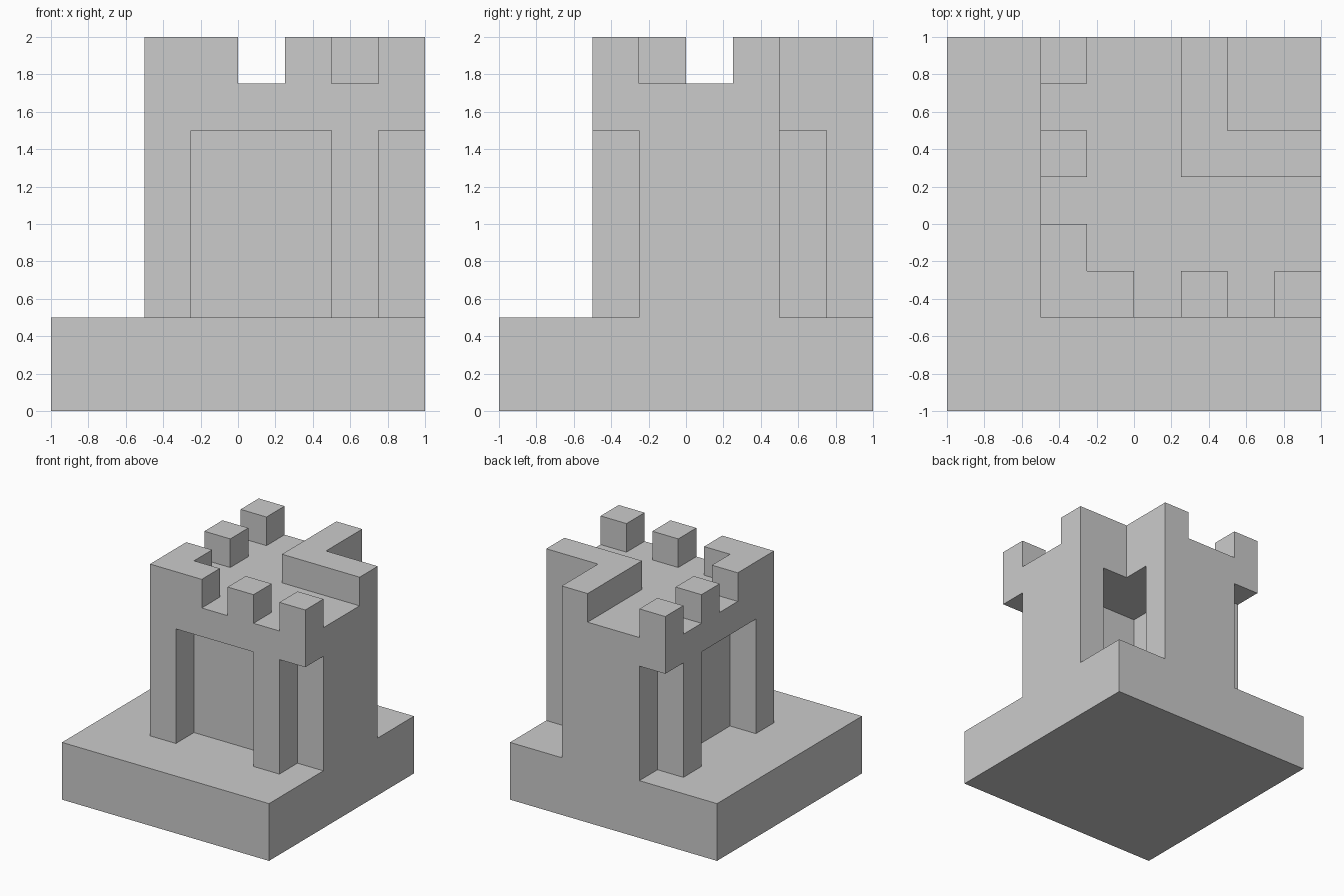
import bpy, bmesh

if "Cube" in bpy.data.objects:
    bpy.data.objects.remove(bpy.data.objects["Cube"])


def prism(name, plan, z0, z1):
    """Extrude a flat counter-clockwise plan from z0 up to z1."""
    bm = bmesh.new()
    face = bm.faces.new([bm.verts.new((x, y, z0)) for x, y in plan])
    top = bmesh.ops.extrude_face_region(bm, geom=[face], use_keep_orig=True)
    for v in top["geom"]:
        if isinstance(v, bmesh.types.BMVert):
            v.co.z = z1
    bmesh.ops.recalc_face_normals(bm, faces=bm.faces[:])
    mesh = bpy.data.meshes.new(name)
    bm.to_mesh(mesh)
    bm.free()
    obj = bpy.data.objects.new(name, mesh)
    bpy.context.collection.objects.link(obj)
    return obj


def diagonal(half):
    """Complete a plan by mirroring over x = y; both end points lie on it."""
    return half + [(y, x) for x, y in reversed(half[1:-1])]


def rect(x0, y0, x1, y1):
    return [(x0, y0), (x1, y0), (x1, y1), (x0, y1)]


# Square base
prism("base", rect(-1, -1, 1, 1), 0, 0.5)

# Walls with recessed panels, posts and a room open to the back right notch
prism("tower_walls", diagonal([
    (-.25, -.25), (.5, -.25), (.5, -.5), (.75, -.5), (.75, -.25),
    (1, -.25), (1, .5), (.75, .5), (.75, 0), (0, 0)]), 0.5, 1.5)

# Free-standing post under the front left corner
prism("corner_post", rect(-.5, -.5, -.25, -.25), 0.5, 1.5)

# Roof slab overhanging the recesses
prism("roof_slab", diagonal([(-.5, -.5), (1, -.5), (1, .5), (.5, .5)]), 1.5, 1.75)

# L-shaped corner battlement and parapet around the notch
prism("corner_battlement", diagonal(
    [(-.5, -.5), (0, -.5), (0, -.25), (-.25, -.25)]), 1.75, 2)
prism("notch_parapet", diagonal(
    [(.25, .25), (1, .25), (1, .5), (.5, .5)]), 1.75, 2)

# Single battlements along the front and left edges
for i, a in enumerate((.25, .75), 1):
    prism(f"front_battlement_{i}", rect(a, -.5, a + .25, -.25), 1.75, 2)
    prism(f"left_battlement_{i}", rect(-.5, a, -.25, a + .25), 1.75, 2)
